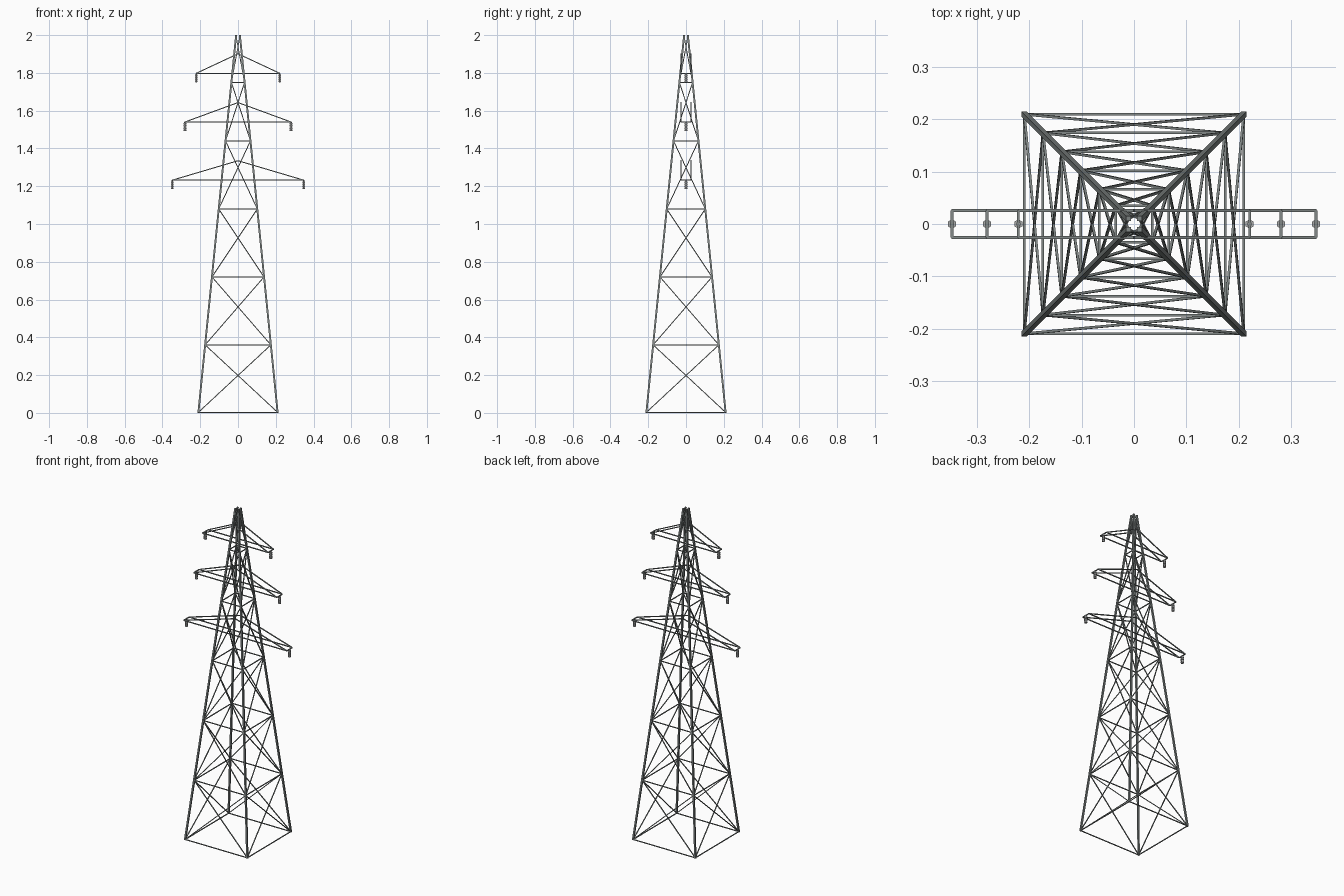
import bpy, bmesh
from math import pi
from mathutils import Vector, Matrix

cube = bpy.data.objects.get("Cube")
if cube:
    bpy.data.objects.remove(cube, do_unlink=True)


def make_material(name, color):
    mat = bpy.data.materials.new(name)
    mat.use_nodes = True
    mat.diffuse_color = color
    mat.node_tree.nodes["Principled BSDF"].inputs["Base Color"].default_value = color
    return mat


steel = make_material("galvanised_steel", (0.225, 0.25, 0.245, 1))
ceramic = make_material("grey_ceramic", (0.4, 0.41, 0.41, 1))


def add_beam(bm, start, end, radius, sides=4, roll=pi / 4):
    start, end = Vector(start), Vector(end)
    axis = end - start
    turn = Vector((0, 0, 1)).rotation_difference(axis).to_matrix().to_4x4()
    bmesh.ops.create_cone(bm, cap_ends=True, segments=sides, radius1=radius,
                          radius2=radius, depth=axis.length,
                          matrix=Matrix.Translation((start + end) / 2) @ turn
                          @ Matrix.Rotation(roll, 4, 'Z'))


def finish(bm, name, mat):
    mesh = bpy.data.meshes.new(name)
    bm.to_mesh(mesh)
    bm.free()
    mesh.materials.append(mat)
    obj = bpy.data.objects.new(name, mesh)
    bpy.context.collection.objects.link(obj)


LEG, BRACE, ARM = 0.0068, 0.0034, 0.0037
LEVELS = [0.003, 0.36, 0.72, 1.08, 1.44, 1.75, 1.995]
CORNERS = [(-1, -1), (1, -1), (1, 1), (-1, 1)]


def corner(i, z):
    half = 0.21 - 0.1 * z
    sx, sy = CORNERS[i % 4]
    return Vector((sx * half, sy * half, z))


# Four tapering legs
bm = bmesh.new()
for i in range(4):
    add_beam(bm, corner(i, 0.0006), corner(i, 1.9994), LEG)
finish(bm, "tower_legs", steel)

# Horizontal rings at each panel level
bm = bmesh.new()
for z in LEVELS[:-1]:
    for i in range(4):
        add_beam(bm, corner(i, z), corner(i + 1, z), BRACE)
finish(bm, "horizontal_braces", steel)

# Crossed diagonals on every panel
bm = bmesh.new()
for low, high in zip(LEVELS, LEVELS[1:]):
    for i in range(4):
        add_beam(bm, corner(i, low), corner(i + 1, high), BRACE)
        add_beam(bm, corner(i + 1, low), corner(i, high), BRACE)
finish(bm, "diagonal_braces", steel)

# Cross arms with hanging insulators: height, half length
DEPTH, RISE = 0.026, 0.103
for label, z, reach in (("lower", 1.232, 0.348), ("middle", 1.54, 0.281), ("upper", 1.798, 0.221)):
    arm = bmesh.new()
    discs = bmesh.new()
    for y in (-DEPTH, DEPTH):
        add_beam(arm, (-reach, y, z), (reach, y, z), ARM)
        for side in (-1, 1):
            add_beam(arm, (side * reach, y, z), (0, y, z + RISE), ARM)
    for side in (-1, 1):
        x = side * reach
        add_beam(arm, (x, -DEPTH, z), (x, DEPTH, z), ARM)
        # Insulator core and stacked discs
        add_beam(discs, (x, 0, z - 0.048), (x, 0, z), 0.0045, 6, 0)
        for k in range(4):
            top = z - 0.006 - k * 0.011
            add_beam(discs, (x, 0, top - 0.008), (x, 0, top), 0.0088, 6, 0)
    finish(arm, label + "_cross_arm", steel)
    finish(discs, label + "_insulators", ceramic)
